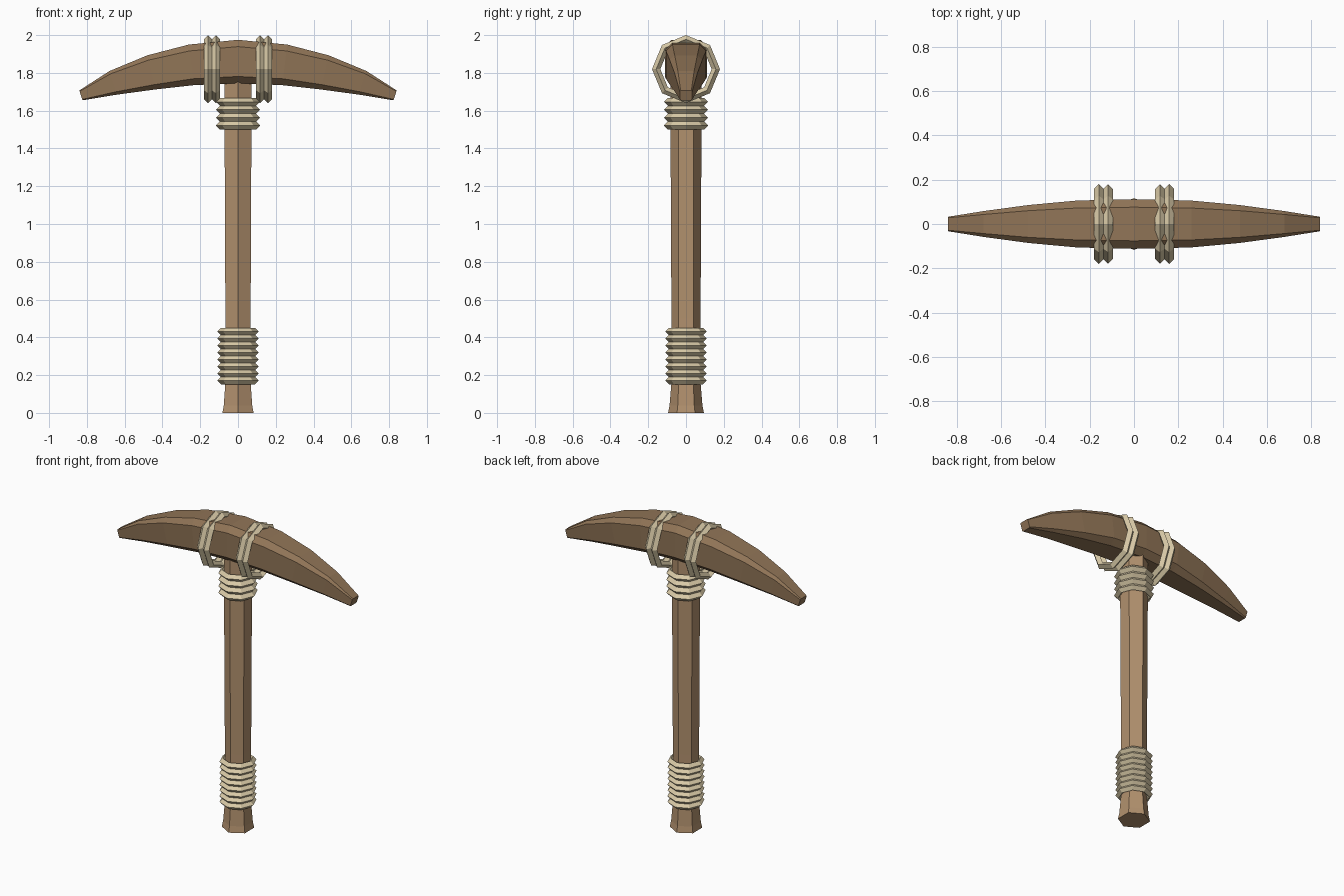
import bpy, bmesh, math
from mathutils import Vector

if "Cube" in bpy.data.objects:
    bpy.data.objects.remove(bpy.data.objects["Cube"])


def material(name, rgb):
    m = bpy.data.materials.new(name)
    lin = [((c / 255 + 0.055) / 1.055) ** 2.4 for c in rgb]
    m.diffuse_color = (*lin, 1)
    m.use_nodes = True
    m.node_tree.nodes["Principled BSDF"].inputs["Base Color"].default_value = m.diffuse_color
    return m


HANDLE = material("handle wood", (178, 145, 110))
HEAD = material("head wood", (145, 117, 87))
ROPE = material("rope", (218, 203, 168))


def loft(name, rings, mat):
    """Skin a list of equal-length point rings and cap both ends."""
    bm = bmesh.new()
    vs = [[bm.verts.new(p) for p in ring] for ring in rings]
    n = len(vs[0])
    for a, b in zip(vs, vs[1:]):
        for i in range(n):
            j = (i + 1) % n
            bm.faces.new((a[i], a[j], b[j], b[i]))
    bm.faces.new(vs[0])
    bm.faces.new(vs[-1])
    bmesh.ops.recalc_face_normals(bm, faces=bm.faces)
    me = bpy.data.meshes.new(name)
    bm.to_mesh(me)
    bm.free()
    me.materials.append(mat)
    ob = bpy.data.objects.new(name, me)
    bpy.context.collection.objects.link(ob)
    return ob


def rope_ring(name, loc, outer, minor, rot=(0, 0, 0)):
    bpy.ops.mesh.primitive_torus_add(location=loc, rotation=rot, major_segments=8,
                                     minor_segments=4, major_radius=outer - minor,
                                     minor_radius=minor)
    ob = bpy.context.object
    ob.name = name
    ob.data.materials.append(ROPE)


# Hexagonal handle, flared at the foot, corners on the y axis
def hexagon(r, z):
    return [(r * math.sin(k * math.pi / 3), r * math.cos(k * math.pi / 3), z) for k in range(6)]


loft("handle", [hexagon(r, z) for r, z in
                [(0.095, 0), (0.087, 0.04), (0.078, 0.15), (0.077, 0.5), (0.082, 1.5), (0.082, 1.85)]],
     HANDLE)

# Curved head: chamfered-box sections (top x, top z, bottom x, bottom z, half width, chamfer)
half = [(0.00, 1.975, 0.00, 1.745, 0.112, 0.036),
        (0.26, 1.950, 0.235, 1.735, 0.106, 0.034),
        (0.48, 1.893, 0.44, 1.712, 0.086, 0.026),
        (0.68, 1.810, 0.64, 1.685, 0.059, 0.016),
        (0.84, 1.707, 0.823, 1.655, 0.033, 0.005)]


def section(s, side):
    tx, tz, bx, bz, w, c = s
    top, bot = Vector((side * tx, 0, tz)), Vector((side * bx, 0, bz))
    up = (top - bot).normalized()
    y = Vector((0, 1, 0))
    right = [top + y * (w - c), top - up * c + y * w, bot + up * c + y * w, bot + y * (w - c * 1.1)]
    left = [Vector((p.x, -p.y, p.z)) for p in reversed(right)]
    return right + left


loft("pick_head", [section(s, -1) for s in reversed(half[1:])] + [section(s, 1) for s in half], HEAD)

# Rope wraps: grip, neck, and the paired loops around the head
for i in range(8):
    rope_ring(f"grip_rope_{i + 1}", (0, 0, 0.171 + i * 0.037), 0.11, 0.02)
for i in range(4):
    rope_ring(f"neck_rope_{i + 1}", (0, 0, 1.521 + i * 0.042), 0.117, 0.021)
for i, x in enumerate((-0.159, -0.117, 0.117, 0.159)):
    rope_ring(f"head_rope_{i + 1}", (x, 0, 1.82), 0.18, 0.022, (0, math.pi / 2, 0))
